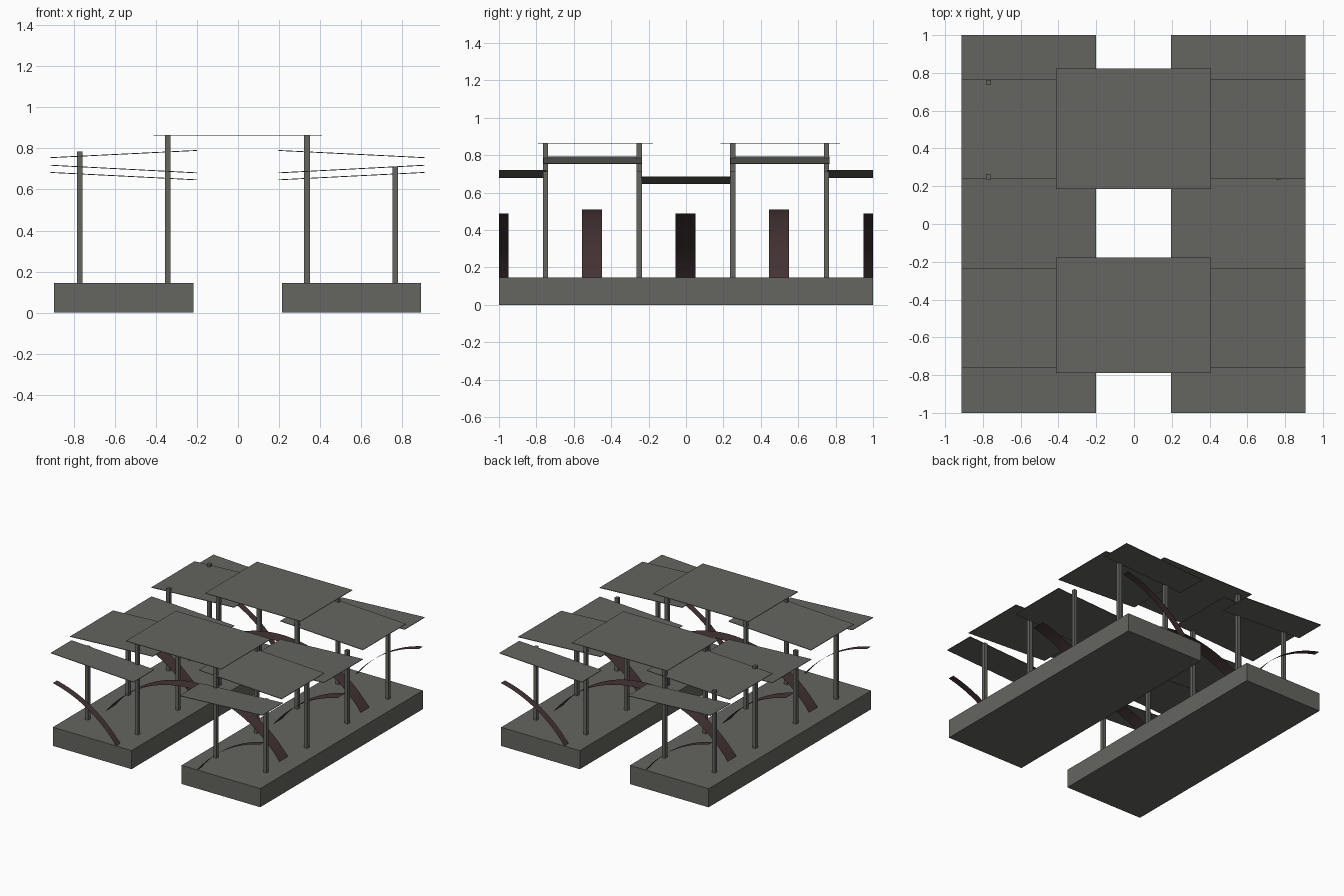
import bpy, math

if "Cube" in bpy.data.objects:
    bpy.data.objects.remove(bpy.data.objects["Cube"])


def material(name, col):
    m = bpy.data.materials.new(name)
    m.diffuse_color = (*col, 1)
    m.use_nodes = True
    m.node_tree.nodes["Principled BSDF"].inputs["Base Color"].default_value = m.diffuse_color
    return m


GREY = material("concrete_grey", (0.128, 0.13, 0.115))
BROWN = material("dark_brown", (0.058, 0.034, 0.034))


def add_mesh(name, verts, faces, mat, smooth=False):
    me = bpy.data.meshes.new(name)
    me.from_pydata(verts, [], faces)
    me.materials.append(mat)
    if smooth:
        for p in me.polygons:
            p.use_smooth = True
    ob = bpy.data.objects.new(name, me)
    bpy.context.collection.objects.link(ob)
    return ob


def slab(name, x0, x1, y0, y1, bottom, top):
    """Box whose bottom/top heights are given at (x0, x1), so it may slope."""
    v = [(x, y, z[i]) for z in (bottom, top)
         for i, x, y in ((0, x0, y0), (1, x1, y0), (1, x1, y1), (0, x0, y1))]
    f = [(3, 2, 1, 0), (4, 5, 6, 7), (0, 1, 5, 4),
         (1, 2, 6, 5), (2, 3, 7, 6), (3, 0, 4, 7)]
    return add_mesh(name, v, f, GREY)


def arch(name, cx, x0, x1, y0, y1, n=28):
    """Curved ribbon lying on a circle centred below cx."""
    r, zc = 0.943, 0.51 - 0.943
    verts = []
    for i in range(n + 1):
        x = x0 + (x1 - x0) * i / n
        z = zc + math.sqrt(r * r - (x - cx) ** 2)
        verts += [(x, y0, z), (x, y1, z)]
    faces = [(2 * i, 2 * i + 2, 2 * i + 3, 2 * i + 1) for i in range(n)]
    return add_mesh(name, verts, faces, BROWN, True)


DECK = 0.145
T = 0.004  # canopy sheet thickness

# Two long platforms
for side, x0, x1 in (("left", -0.895, -0.216), ("right", 0.214, 0.892)):
    slab(side + "_platform", x0, x1, -1, 1, (0, 0), (DECK, DECK))

# Side canopy sheets: y range, outer height, inner height
canopies = [
    (-1.0, -0.745, 0.72, 0.683),
    (-0.762, -0.235, 0.757, 0.792),
    (-0.24, 0.24, 0.685, 0.649),
    (0.238, 0.768, 0.757, 0.792),
    (0.755, 1.0, 0.72, 0.683),
]
for y0, y1, zo, zi in canopies:
    slab("right_canopy", 0.197, 0.908, y0, y1, (zi - T, zo - T), (zi, zo))
    slab("left_canopy", -0.912, -0.2, y0, y1, (zo - T, zi - T), (zo, zi))

# High flat roofs spanning the gap
for y0, y1 in ((-0.79, -0.177), (0.185, 0.823)):
    slab("high_roof", -0.412, 0.408, y0, y1, (0.866 - T,) * 2, (0.866,) * 2)

# Posts: tall inner rows, shorter outer rows
W = 0.0135
for y in (-0.75, -0.25, 0.25, 0.75):
    for x, top in ((-0.77, 0.785 if y > 0 else 0.713), (-0.341, 0.863),
                   (0.336, 0.863), (0.766, 0.713)):
        slab("post", x - W, x + W, y - W, y + W, (DECK, DECK), (top, top))

# Arched ribbons bridging the gap
for y in (-0.502, 0.498):
    arch("bridge_arch", 0, -0.745, 0.745, y - 0.053, y + 0.053, 44)

# Half arches rising outward, cut off at the model's border
for y0, y1 in ((-1, -0.948), (-0.055, 0.051), (0.948, 1)):
    arch("right_half_arch", 1.093, 0.348, 0.895, y0, y1)
    arch("left_half_arch", -1.095, -0.895, -0.35, y0, y1)
